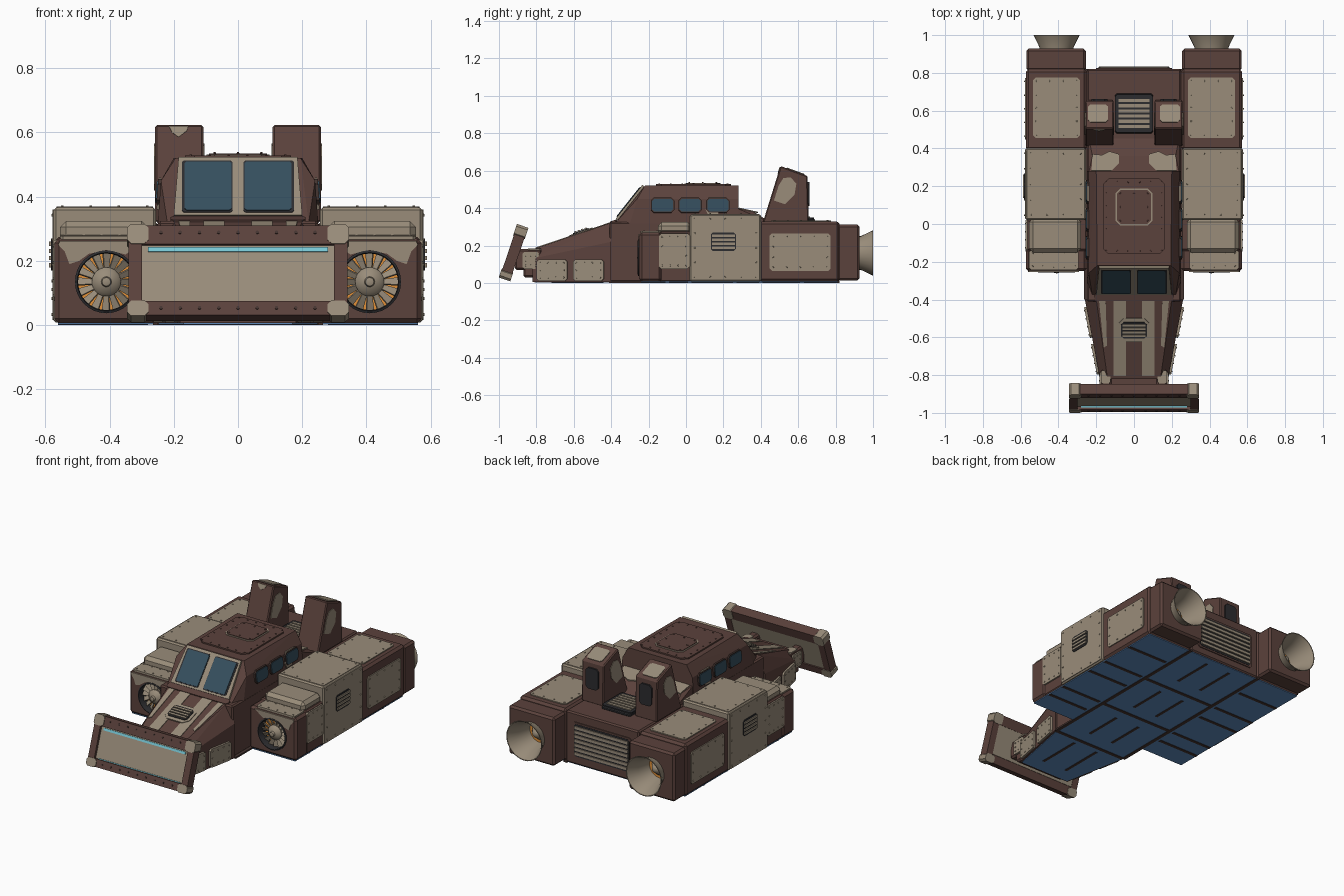
import bpy, bmesh, math
from mathutils import Vector, Matrix

if "Cube" in bpy.data.objects:
    bpy.data.objects.remove(bpy.data.objects["Cube"])

def material(name, r, g, b):
    m = bpy.data.materials.new(name)
    m.diffuse_color = (r, g, b, 1)
    m.use_nodes = True
    m.node_tree.nodes["Principled BSDF"].inputs["Base Color"].default_value = m.diffuse_color
    return m
BROWN = material("rust_brown", .105, .054, .045)
TAN = material("weathered_tan", .32, .265, .195)
GLASS = material("window_blue", .036, .078, .112)
DARK = material("charcoal", .025, .025, .028)
CYAN = material("light_cyan", .19, .58, .67)
ORANGE = material("glow_orange", .75, .28, .04)
BELLY = material("belly_blue", .11, .26, .52)
RIB = material("dark_brown", .06, .036, .031)

X, Y, Z = Vector((1, 0, 0)), Vector((0, 1, 0)), Vector((0, 0, 1))

def finish(name, bm, mat, mirror=False, smooth=False):
    bmesh.ops.recalc_face_normals(bm, faces=bm.faces)
    me = bpy.data.meshes.new(name)
    bm.to_mesh(me); bm.free()
    ob = bpy.data.objects.new(name, me)
    bpy.context.collection.objects.link(ob)
    me.materials.append(mat)
    if smooth:
        bpy.ops.object.select_all(action='DESELECT')
        ob.select_set(True)
        bpy.context.view_layer.objects.active = ob
        bpy.ops.object.shade_smooth_by_angle(angle=math.radians(35))
    if mirror:
        ob.modifiers.new("mirror", 'MIRROR')
    return ob

def hull(name, pts, mat, mirror=False, bevel=0):
    """Convex solid through a few points."""
    bm = bmesh.new()
    for p in pts: bm.verts.new(p)
    bmesh.ops.convex_hull(bm, input=bm.verts)
    bmesh.ops.dissolve_limit(bm, angle_limit=.01, verts=bm.verts, edges=bm.edges)
    if bevel:
        bmesh.ops.bevel(bm, geom=bm.edges[:], offset=bevel, segments=1, affect='EDGES')
    return finish(name, bm, mat, mirror)

def box(name, x, y, z, mat, mirror=False, bevel=0):
    return hull(name, [(a, b, c) for a in x for b in y for c in z], mat, mirror, bevel)

def both(pts):
    return [(s * x, y, z) for x, y, z in pts for s in (1, -1)]

def plate(name, o, U, V, w, h, t, mat, cut=.012, bolts=None, mirror=False, shape=None):
    """Flat plate on a surface, normal U x V, optional bolts around its rim."""
    U, V = Vector(U).normalized(), Vector(V).normalized()
    N, o = U.cross(V).normalized(), Vector(o)
    a, b = w / 2, h / 2
    if shape is None:
        shape = [(-a + cut, -b), (a - cut, -b), (a, -b + cut), (a, b - cut),
                 (a - cut, b), (-a + cut, b), (-a, b - cut), (-a, -b + cut)] if cut else \
                [(-a, -b), (a, -b), (a, b), (-a, b)]
    bm = bmesh.new()
    f = bm.faces.new([bm.verts.new(o + U * p + V * q - N * .004) for p, q in shape])
    ext = bmesh.ops.extrude_face_region(bm, geom=[f])['geom']
    bmesh.ops.translate(bm, vec=N * (t + .004), verts=[v for v in ext if isinstance(v, bmesh.types.BMVert)])
    if bolts:
        nx, ny = bolts
        rot = Matrix((U, V, N)).transposed().to_4x4()
        for i in range(nx):
            for j in range(ny):
                if i in (0, nx - 1) or j in (0, ny - 1):
                    p = o + U * (a - .018) * (2 * i / (nx - 1) - 1) + V * (b - .018) * (2 * j / (ny - 1) - 1) + N * (t + .001)
                    bmesh.ops.create_cone(bm, cap_ends=True, segments=6, radius1=.005, radius2=.004,
                                          depth=.005, matrix=Matrix.Translation(p) @ rot)
    return finish(name, bm, mat, mirror)

def vent(name, o, U, V, w, h, n, mirror=False, rim=.012):
    plate(name + "_back", o, U, V, w, h, .004, DARK, .012, None, mirror)
    Vn, N = Vector(V).normalized(), Vector(U).cross(Vector(V)).normalized()
    for i in range(n):
        p = Vector(o) + Vn * (h - rim) * ((i + .5) / n - .5) + N * .004
        plate(name + "_slat", p, U, V, w - rim, (h - rim) / n * .62, .006, TAN, 0, None, mirror)

def lathe(name, cx, cz, prof, mat, n=32):
    """Revolve (radius, y) points round a lengthwise axis, mirrored to both pods."""
    bm = bmesh.new()
    rings = [[bm.verts.new((cx + r * math.cos(2 * math.pi * i / n), y, cz + r * math.sin(2 * math.pi * i / n)))
              for i in range(n)] for r, y in prof]
    for A, B in zip(rings, rings[1:]):
        for i in range(n):
            bm.faces.new((A[i], A[(i + 1) % n], B[(i + 1) % n], B[i]))
    bmesh.ops.remove_doubles(bm, verts=bm.verts, dist=.0002)
    return finish(name, bm, mat, True, True)

def bore(ob, x, y, z, r, depth):
    """Cut a round hole into a one-sided block, then mirror it."""
    bm = bmesh.new()
    bmesh.ops.create_cone(bm, cap_ends=True, segments=32, radius1=r, radius2=r, depth=depth,
                          matrix=Matrix.Translation((x, y, z)) @ Matrix.Rotation(math.pi / 2, 4, 'X'))
    cutter = finish(ob.name + "_cutter", bm, DARK)
    cutter.hide_render = True
    cutter.hide_set(True)
    cut = ob.modifiers.new("bore", 'BOOLEAN')
    cut.operation, cut.object, cut.solver = 'DIFFERENCE', cutter, 'EXACT'
    ob.modifiers.new("mirror", 'MIRROR')

# Central hull and tapered nose
box("main_hull", (-.25, .25), (-.41, .82), (.006, .325), BROWN, bevel=.008)
hull("nose", both([(.26, -.40, .006), (.26, -.40, .22), (.2, -.40, .322), (.18, -.82, .006),
                   (.18, -.82, .13), (.14, -.82, .18)]), BROWN)
slope = Vector((0, .42, .142)).normalized()
def on_nose(x, y): return (x, y, .18 + (y + .82) * .142 / .42)
plate("nose_stripe", on_nose(.075, -.6), X, slope, .065, .43, .004, TAN, 0, None, True)
plate("nose_side_stripe", on_nose(.155, -.52), X, slope, 0, 0, .004, TAN, 0, None, True,
      [(-.012, -.13), (.005, -.14), (.03, .12), (-.005, .12)])
plate("nose_vent_rim", on_nose(0, -.56), X, slope, .17, .13, .008, TAN, .03)
vent("nose_vent", Vector(on_nose(0, -.56)) + Vector((0, -.002, .008)), X, slope, .135, .09, 4)
side = Vector((.08, .42, 0)).normalized()
for y in (-.715, -.52):
    plate("nose_side_plate", (.18 + (y + .82) * .08 / .42, y, .068), side, Z, .165, .115, .012, TAN, .012, (4, 3), True)

# Plough blade with light strips, and its push arms
bV = Vector((0, .095, .28)).normalized()
bN = X.cross(bV)
bc = Vector((0, -.922, .162))
def blade(name, x, v, w, h, d, t, mat, mirror=False, cut=0):
    plate(name, bc + X * x + bV * v + bN * d, X, bV, w, h, t, mat, cut, None, mirror)
blade("blade_body", 0, 0, .64, .27, -.020, .026, BROWN)
blade("blade_panel", 0, -.012, .60, .20, 0, .012, TAN)
plate("blade_back_panel", bc - bN * .024, -X, bV, .60, .19, .004, TAN, 0)
for s, h in ((-1, .046), (1, .060)):
    blade("blade_rail", 0, s * (.147 - h / 2), .66, h, -.026, .054, BROWN)
    blade("light_strip", 0, s * .088 - .016, .56, .014, .012, .006, CYAN)
    blade("blade_corner", .312, s * (.149 - h / 2), .066, h + .004, -.029, .061, TAN, True, .012)
    for i in range(9):
        blade("rail_bolt", -.24 + i * .06, s * .124, .01, .01, .028, .004, RIB, False, .003)
blade("blade_post", .32, 0, .042, .22, -.026, .054, BROWN, True)
box("push_arm", (.12, .175), (-.915, -.77), (.07, .18), BROWN, True, .01)
box("nose_bracket", (-.17, .17), (-.87, -.81), (.03, .165), BROWN, bevel=.01)
plate("arm_cap", (.15, -.81, .18), X, Y, .05, .07, .004, TAN, .008, None, True)
plate("arm_plate", (.175, -.83, .12), Y, Z, .09, .09, .008, TAN, .01, (3, 3), True)

# Cab
hull("cab", both([(.22, -.38, .318), (.25, -.3, .318), (.24, -.26, .45), (.195, -.22, .52),
                  (.25, .28, .318), (.24, .28, .45), (.2, .28, .52)]), BROWN)
wV = Vector((0, .16, .202)).normalized()
wN = X.cross(wV)
wc = Vector((0, -.297, .424))
plate("windscreen_frame", wc, X, wV, 0, 0, .012, TAN, 0, None, False,
      [(-.2, -.112), (.2, -.112), (.185, .118), (-.185, .118)])
plate("windscreen_seal", wc + wN * .012 + X * .096, X, wV, .158, .204, .002, DARK, .006, None, True)
plate("windscreen_pane", wc + wN * .014 + X * .093, X, wV, .146, .192, .003, GLASS, .006, None, True)
plate("windscreen_sill", (0, -.385, .322), X, slope, .42, .04, .012, BROWN, .01)
cV = Vector((-.01, 0, .13)).normalized()
plate("cab_side_patch", (.247, .17, .41), Y, cV, 0, 0, .003, TAN, 0, None, True,
      [(-.065, -.02), (-.05, -.05), (.0, -.046), (.03, .03), (.03, .05), (-.05, .05)])
for y in (-.125, .022, .17):
    plate("side_window_frame", (.2445, y, .415), Y, cV, .125, .08, .007, RIB, .015, None, True)
    plate("side_window", (.2445, y, .415), Y, cV, .112, .068, .011, GLASS, .012, None, True)
plate("roof_plate", (0, .04, .52), X, Y, .33, .40, .008, BROWN, .03, (6, 7))
plate("roof_hatch_rim", (0, .09, .527), X, Y, .196, .196, .004, TAN, .025)
plate("roof_hatch", (0, .09, .530), X, Y, .182, .182, .005, BROWN, .022, (3, 3))

# Rear deck, its vents and camouflage patches
hull("rear_deck_step", both([(.24, .27, .32), (.24, .27, .40), (.22, .36, .38), (.24, .46, .32)]), BROWN)
plate("deck_patch", (.17, .34, .386), X, Vector((0, .09, -.02)), 0, 0, .004, TAN, 0, None, True,
      [(-.09, .03), (-.09, -.02), (-.05, -.06), (.055, -.06), (.05, .03), (.0, .025), (-.04, .045)])
box("deck_vent_base", (-.1, .1), (.48, .69), (.32, .345), DARK, bevel=.008)
vent("deck_vent", (0, .585, .345), X, Y, .20, .20, 6, rim=.035)
plate("rear_vent_frame", (0, .82, .16), -X, Z, .40, .22, .006, BROWN, .01)
vent("rear_vent", (0, .824, .16), -X, Z, .38, .20, 7)

# Exhaust towers
hull("tower", [(x, y, z) for x in (.108, .258) for y, z in
               ((.41, .32), (.505, .625), (.65, .572), (.656, .32))], BROWN, True, .006)
plate("tower_cap", (.19, .585, .596), -X, (0, .145, -.053), .105, .10, .006, TAN, .012, (4, 4), True)
for s, x in ((1, .258), (-1, .108)):
    plate("tower_patch", (x, .53, .49), Y * s, Z, 0, 0, .003, TAN, 0, None, True,
          [(s * p, q) for p, q in ((-.06, -.05), (.0, -.07), (.05, -.02), (.06, .04), (.03, .075), (-.01, .07), (-.035, .03))][::s])
plate("tower_rear_window", (.183, .654, .475), -X, Z, .085, .13, .007, DARK, .015, None, True)
plate("tower_front_patch", (-.185, .494, .59), X, Vector((0, .095, .305)), 0, 0, .003, TAN, 0, None, False,
      [(-.03, .03), (-.02, .01), (.0, -.005), (.025, .015), (.03, .03)])

# Side pods: front housing with a bored intake and fan
px, pz = .41, .135
bore(box("intake_housing", (.25, .572), (-.25, -.13), (.006, .27), BROWN, False, .014), px, -.26, pz, .095, .16)
lathe("intake_ring", px, pz, [(.09, -.185), (.088, -.252), (.091, -.258), (.098, -.255), (.098, -.185)], DARK)
lathe("intake_glow", px, pz, [(.0, -.195), (.09, -.195), (.09, -.184), (0, -.184)], ORANGE)
lathe("intake_hub", px, pz, [(0, -.262), (.013, -.258), (.016, -.246), (.035, -.238), (.045, -.225), (.045, -.19)], TAN)
for i in range(16):
    a = 2 * math.pi * i / 16
    d = Vector((math.cos(a), 0, math.sin(a)))
    s = Vector((-d.z, .6, d.x))
    plate("fan_blade", Vector((px, -.216, pz)) + d * .063, s, d, 0, 0, .002, TAN, 0, None, True,
          [(-.009, -.025), (.007, -.025), (.014, .025), (-.013, .025)])

# Pod bodies
box("pod_front", (.25, .565), (-.14, .03), (.006, .275), BROWN, True, .008)
box("pod_front_upper", (.28, .555), (-.15, .03), (.26, .325), TAN, True, .02)
plate("intake_top_plate", (.425, -.19, .27), X, Y, .26, .105, .008, TAN, .01, (5, 2), True)
plate("intake_face_patch", (px, -.25, .25), X, Z, 0, 0, .003, TAN, 0, None, True,
      [(-.12, -.05), (-.09, -.05), (-.06, -.03), (0, -.016), (.055, -.028), (.085, -.05), (.115, -.06),
       (.13, -.02), (.15, .0), (.145, .012), (-.12, .012)][2:])
plate("pod_front_side_plate", (.565, -.062, .17), Y, Z, .165, .19, .009, TAN, .012, (4, 4), True)
box("pod_middle", (.255, .575), (.02, .402), (.008, .366), TAN, True, .008)
plate("pod_middle_top", (.415, .211, .366), X, Y, .30, .36, .003, TAN, .008, (4, 5), True)
plate("pod_middle_side", (.575, .211, .188), Y, Z, .365, .345, .003, TAN, .008, (5, 5), True)
vent("pod_side_vent", (.578, .2, .22), Y, Z, .135, .10, 4, True)
box("pod_rear", (.25, .572), (.39, .82), (.006, .328), BROWN, True, .014)
plate("pod_rear_top", (.41, .615, .328), X, Y, .25, .32, .006, TAN, .015, (4, 5), True)
plate("pod_rear_side", (.572, .61, .165), Y, Z, .325, .20, .006, TAN, .012, (5, 4), True)
bore(box("pod_tail", (.255, .57), (.81, .928), (.012, .312), BROWN, False, .012), px, .90, .16, .088, .13)

# Deep flared nozzles with a glow at the bottom
lathe("nozzle", px, .16, [(.088, .90), (.09, .935), (.122, 1.0), (.117, 1.0), (.085, .932), (.068, .845)], TAN)
lathe("nozzle_glow", px, .16, [(0, .846), (.086, .846)], ORANGE)
lathe("nozzle_core", px, .16, [(0, .90), (.02, .892), (.052, .846)], TAN)

# Blue belly panels with ribs
hull("belly_centre", both([(x, y, z) for x, y in ((.245, .81), (.25, -.4), (.17, -.81)) for z in (.002, .007)]), BELLY)
box("belly_pod", (.262, .56), (-.24, .81), (.002, .007), BELLY, True)
box("belly_keel", (.243, .265), (-.4, .82), (0, .01), RIB, True)
for y in (-.4, .02, .4):
    box("belly_cross_rib", (-.25, .25), (y - .011, y + .011), (0, .01), RIB)
for y in (-.1, .02, .26, .4, .62):
    box("belly_pod_rib", (.28, .56), (y - .01, y + .01), (0, .01), RIB, True)
for y0, y1 in ((-.72, -.44), (-.3, -.06), (.1, .34), (.5, .76)):
    box("belly_long_rib", (.075, .092), (y0, y1), (0, .01), RIB, True)
